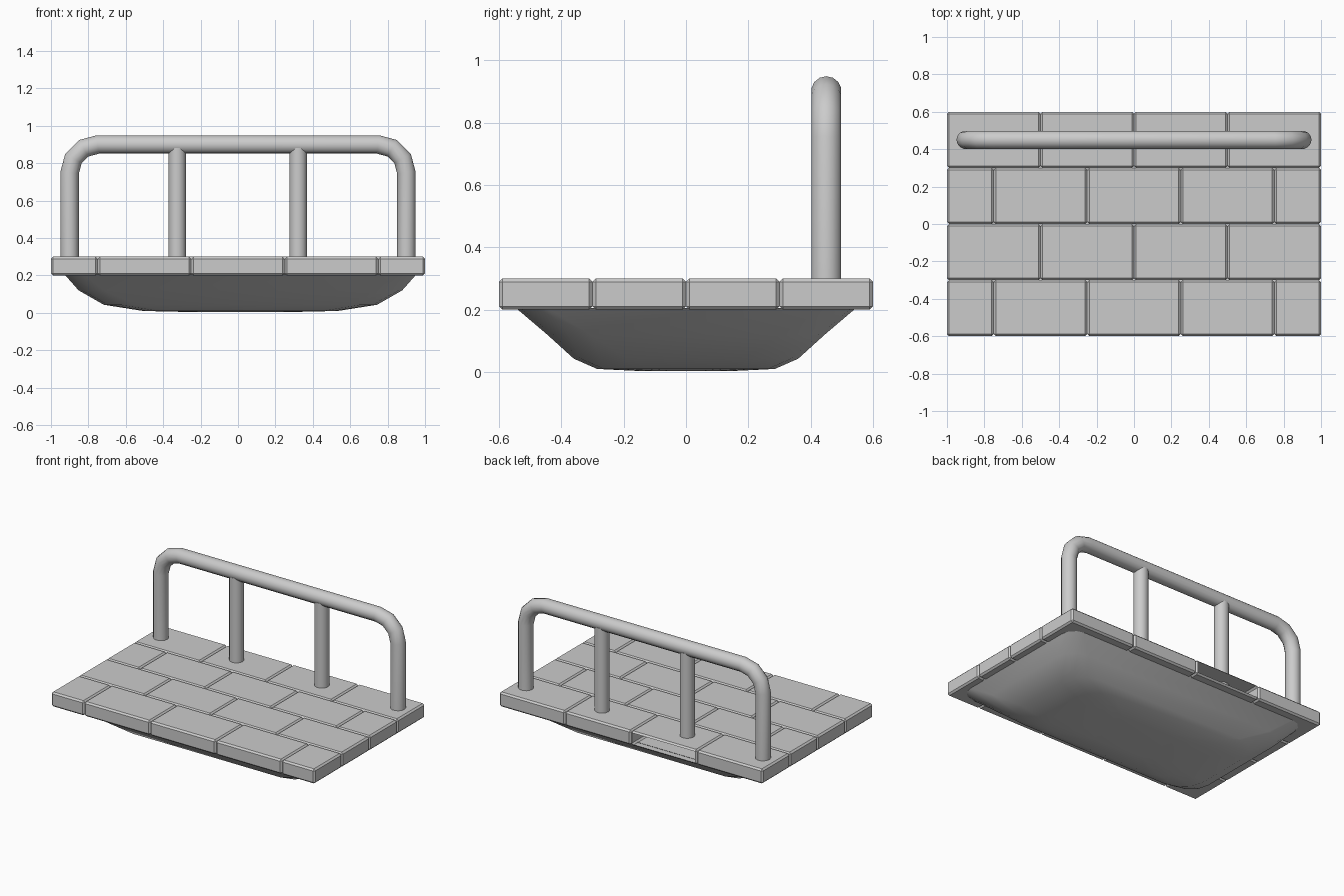
import bpy, bmesh, math
from mathutils import Vector

if "Cube" in bpy.data.objects:
    bpy.data.objects.remove(bpy.data.objects["Cube"])


def add_mesh(name, bm, smooth=None):
    mesh = bpy.data.meshes.new(name)
    bm.to_mesh(mesh)
    bm.free()
    ob = bpy.data.objects.new(name, mesh)
    bpy.context.collection.objects.link(ob)
    if smooth:
        bpy.ops.object.select_all(action='DESELECT')
        ob.select_set(True)
        bpy.context.view_layer.objects.active = ob
        bpy.ops.object.shade_smooth_by_angle(angle=math.radians(smooth))
    return ob


# Chamfered paving bricks in a running bond
def brick(name, x0, x1, y0, y1, open_back=False):
    bm = bmesh.new()
    bmesh.ops.create_cube(bm, size=1)
    for v in bm.verts:
        v.co = Vector(((x0 + x1) / 2 + v.co.x * (x1 - x0),
                       (y0 + y1) / 2 + v.co.y * (y1 - y0),
                       0.25 + v.co.z * 0.1))
    bmesh.ops.bevel(bm, geom=bm.edges[:], offset=0.011, segments=1,
                    affect='EDGES', profile=0.5)
    if open_back:
        bm.normal_update()
        back = [f for f in bm.faces if f.normal.y > 0.99]
        bmesh.ops.delete(bm, geom=back, context='FACES_ONLY')
    add_mesh(name, bm)


half_cuts = [-1, -0.75, -0.25, 0.25, 0.75, 1]
full_cuts = [-1, -0.5, 0, 0.5, 1]
for row in range(4):
    cuts = full_cuts if row % 2 else half_cuts
    y = -0.6 + 0.3 * row
    for i in range(len(cuts) - 1):
        brick(f"brick_{row}_{i}", cuts[i], cuts[i + 1], y, y + 0.3,
              open_back=(row == 3 and i == 1))

# Shallow rounded dish underneath: stacked rounded-rectangle rings
layers = [(0.94, 0.545, 0.10, 0.205), (0.865, 0.445, 0.14, 0.12),
          (0.73, 0.36, 0.17, 0.043), (0.52, 0.285, 0.16, 0.01),
          (0.25, 0.16, 0.12, 0.004)]
bm = bmesh.new()
rings = []
for hx, hy, r, z in layers:
    ring = []
    for q, (sx, sy) in enumerate([(1, 1), (-1, 1), (-1, -1), (1, -1)]):
        for k in range(4):
            a = math.radians(90 * q + 30 * k)
            ring.append(bm.verts.new((0.013 + sx * (hx - r) + r * math.cos(a),
                                      sy * (hy - r) + r * math.sin(a), z)))
    rings.append(ring)
for upper, lower in zip(rings, rings[1:]):
    n = len(upper)
    for i in range(n):
        j = (i + 1) % n
        bm.faces.new((upper[j], upper[i], lower[i], lower[j]))
bm.faces.new(rings[-1][::-1])
add_mesh("underside_dish", bm, smooth=50)


# Tubes swept along a path in the railing plane, with mitred rings
def tube(name, path, radius, sides=14, y=0.45):
    bm = bmesh.new()
    pts = [Vector((x, 0, z)) for x, z in path]
    rings = []
    for i, p in enumerate(pts):
        d_in = (p - pts[i - 1]).normalized() if i else (pts[1] - p).normalized()
        d_out = (pts[i + 1] - p).normalized() if i < len(pts) - 1 else d_in
        t = (d_in + d_out).normalized()
        side = Vector((t.z, 0, -t.x)) / t.dot(d_in)
        rings.append([bm.verts.new(p + Vector((0, y, 0))
                      + side * radius * math.cos(2 * math.pi * k / sides)
                      + Vector((0, radius * math.sin(2 * math.pi * k / sides), 0)))
                      for k in range(sides)])
    for a, b in zip(rings, rings[1:]):
        for k in range(sides):
            m = (k + 1) % sides
            bm.faces.new((a[k], a[m], b[m], b[k]))
    bm.faces.new(rings[0])
    bm.faces.new(rings[-1])
    bmesh.ops.recalc_face_normals(bm, faces=bm.faces[:])
    add_mesh(name, bm, smooth=50)


# Hoop rail with rounded shoulders
bend = [(-0.75 - 0.15 * math.cos(math.radians(a)),
         0.75 + 0.15 * math.sin(math.radians(a))) for a in (0, 30, 60, 90)]
left = [(-0.9, 0.28)] + bend
tube("hoop_rail", left + [(-x, z) for x, z in reversed(left)], 0.049)

# Middle posts
for name, x in (("left_post", -0.325), ("right_post", 0.322)):
    tube(name, [(x, 0.28), (x, 0.88)], 0.047)
